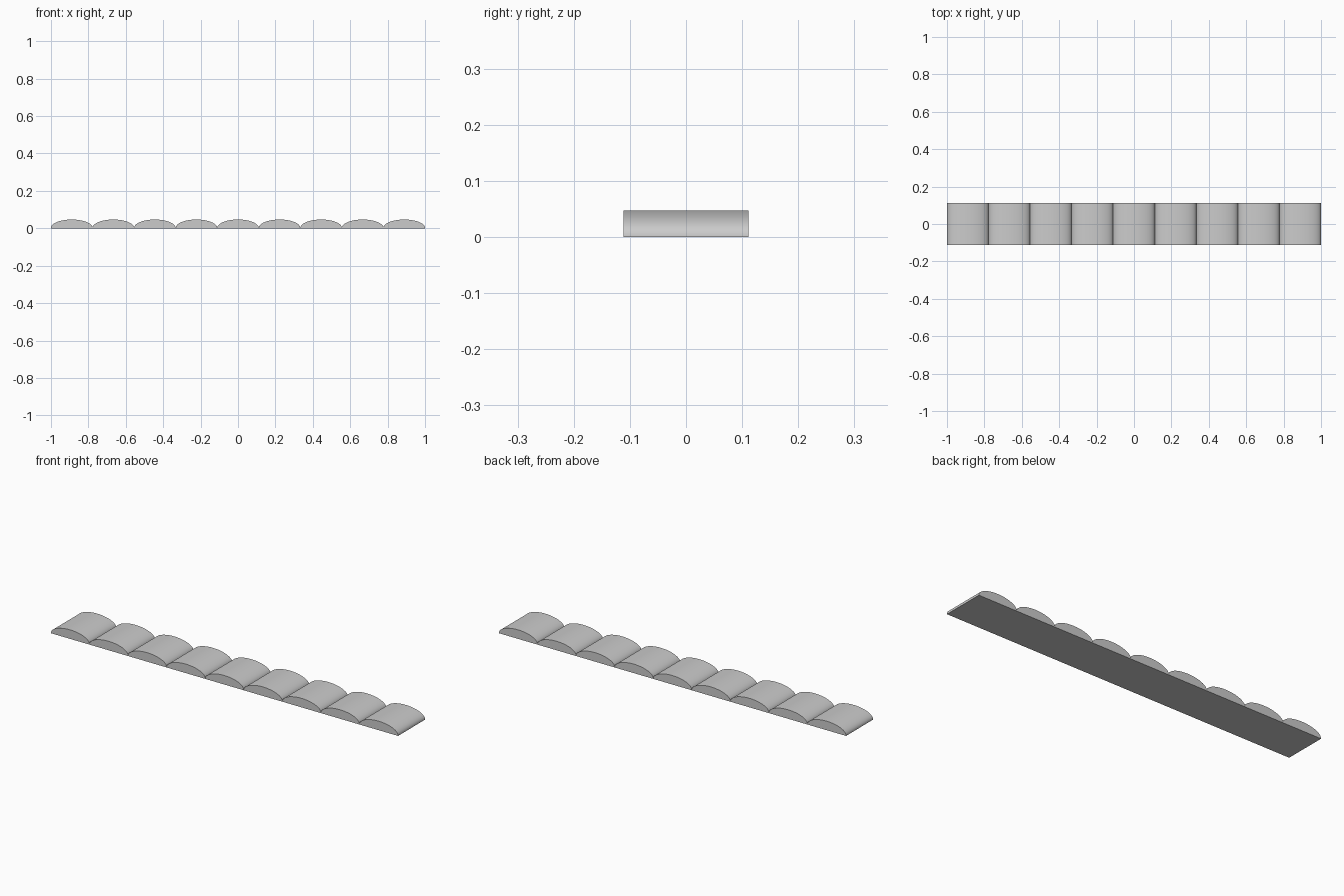
import bpy, bmesh, math

cube = bpy.data.objects.get("Cube")
if cube:
    bpy.data.objects.remove(cube, do_unlink=True)

HUMPS = 9
PITCH = 2 / HUMPS
DEPTH = PITCH
BASE = 0.002      # thin edge under each hump
RISE = 0.045      # hump height above the edge
STEPS = 24        # segments per hump

grey = bpy.data.materials.new("plain grey")
grey.use_nodes = True
colour = (0.6, 0.6, 0.6, 1)
grey.diffuse_color = colour
grey.node_tree.nodes["Principled BSDF"].inputs["Base Color"].default_value = colour

# Scalloped outline: flat bottom, then a row of half-ellipse humps
outline = [(-1, 0), (1, 0), (1, BASE)]
for i in range(HUMPS):
    centre = 1 - PITCH * (i + 0.5)
    for s in range(1, STEPS + 1):
        a = math.pi * s / STEPS
        outline.append((centre + PITCH / 2 * math.cos(a), BASE + RISE * math.sin(a)))

# Extrude the outline from front to back
bm = bmesh.new()
front = bm.faces.new([bm.verts.new((x, -DEPTH / 2, z)) for x, z in outline])
result = bmesh.ops.extrude_face_region(bm, geom=[front], use_keep_orig=True)
back = [v for v in result["geom"] if isinstance(v, bmesh.types.BMVert)]
bmesh.ops.translate(bm, verts=back, vec=(0, DEPTH, 0))
bmesh.ops.recalc_face_normals(bm, faces=bm.faces)
mesh = bpy.data.meshes.new("scalloped_strip")
bm.to_mesh(mesh)
bm.free()

strip = bpy.data.objects.new("scalloped_strip", mesh)
bpy.context.collection.objects.link(strip)
mesh.materials.append(grey)

# Smooth humps with sharp valleys and ends
bpy.context.view_layer.objects.active = strip
strip.select_set(True)
bpy.ops.object.shade_smooth_by_angle(angle=math.radians(35))
